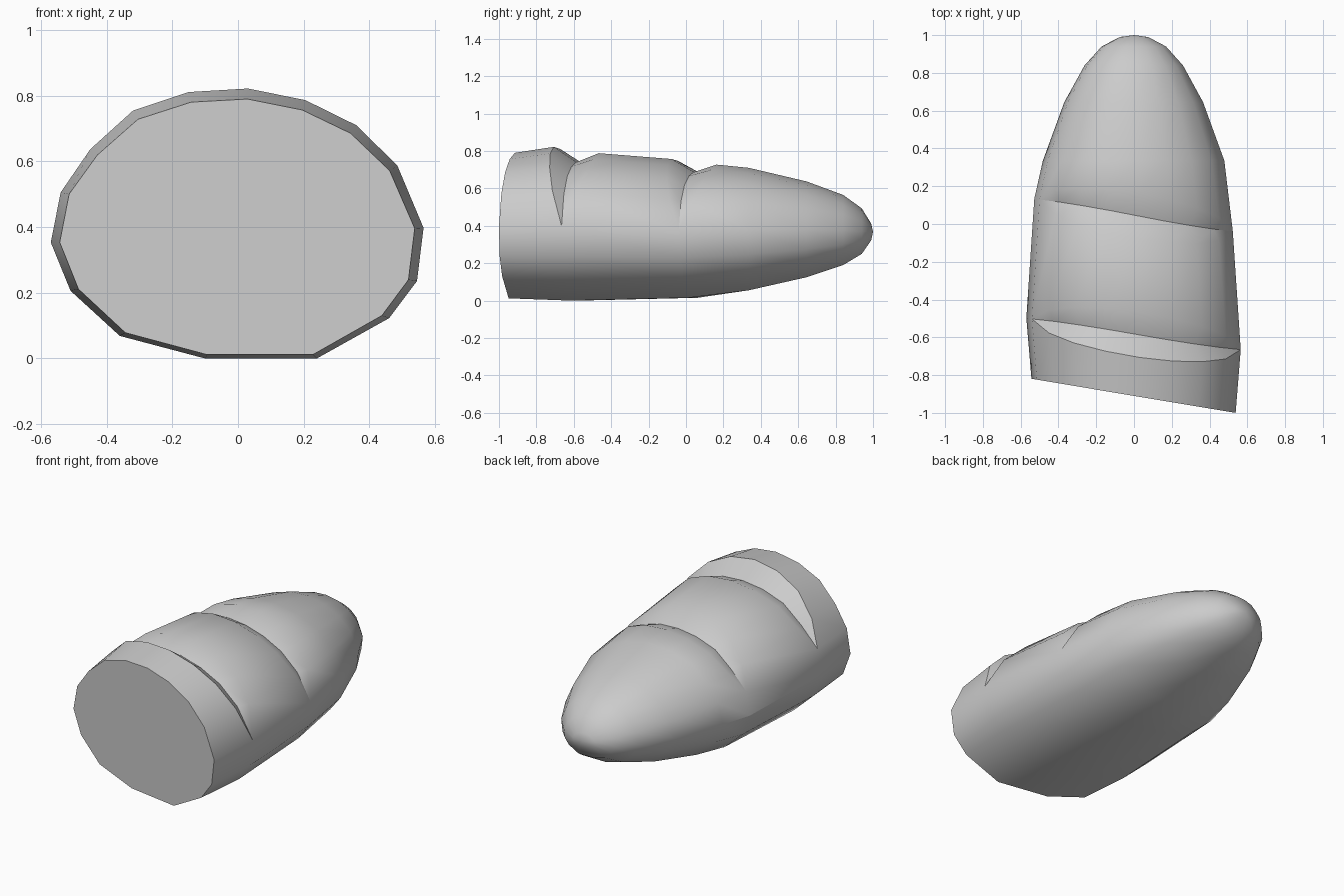
import bpy, bmesh, math

if "Cube" in bpy.data.objects:
    bpy.data.objects.remove(bpy.data.objects["Cube"])

# Cross-section of the loaf (x, z), starting low on the left and going over the top
SECTION = [(-0.57, 0.36), (-0.54, 0.515), (-0.45, 0.64), (-0.32, 0.755), (-0.15, 0.81),
           (0.03, 0.82), (0.205, 0.785), (0.36, 0.71), (0.485, 0.59), (0.565, 0.405),
           (0.545, 0.24), (0.46, 0.125), (0.24, 0.0), (-0.10, 0.0), (-0.36, 0.07), (-0.51, 0.21)]
FIRST, LAST = 1, 9          # section points where each score begins and ends


def ring(y, slant, half, bottom, top):
    """Section fitted to a half width and height, set at y and skewed across x."""
    pts = []
    for x, z in SECTION:
        px = x * half / 0.567
        pts.append([px, y + slant * px, bottom + z / 0.82 * (top - bottom)])
    return pts


def score(base, width, depth, drop):
    """Front lip, valley and rear lip of a cut that closes up at both ends."""
    rings = [[p[:] for p in base] for _ in range(3)]
    for i in range(FIRST + 1, LAST):
        s = math.sin(math.pi * (i - FIRST) / (LAST - FIRST)) ** 0.7
        front, valley, rear = (r[i] for r in rings)
        front[1] -= width * s
        front[2] += drop * s
        rear[1] += width * s
        rear[2] -= drop * s
        dx, dz = -valley[0], 0.40 - valley[2]
        length = math.hypot(dx, dz)
        valley[0] += dx / length * depth * s
        valley[2] += dz / length * depth * s
    return rings


# Slanted cut end, two scores, then the rounded nose
rings = [ring(-0.91, -0.167, 0.54, 0.012, 0.79)]
rings += score(ring(-0.582, -0.147, 0.567, 0.0, 0.805), 0.12, 0.065, 0.017)
rings += score(ring(0.047, -0.165, 0.525, 0.015, 0.742), 0.12, 0.055, 0.015)
rings += [ring(0.335, 0, 0.48, 0.055, 0.71),
          ring(0.645, 0, 0.367, 0.125, 0.637),
          ring(0.84, 0, 0.26, 0.19, 0.565),
          ring(0.94, 0, 0.17, 0.25, 0.493),
          ring(0.99, 0, 0.075, 0.322, 0.412)]

# Skin the rings
bm = bmesh.new()
loops = [[bm.verts.new(p) for p in r] for r in rings]
n = len(SECTION)
for a, b in zip(loops, loops[1:]):
    for i in range(n):
        j = (i + 1) % n
        bm.faces.new((a[i], a[j], b[j], b[i]))
bm.faces.new(loops[0])
tip = bm.verts.new((0, 1.0, 0.368))
for i in range(n):
    bm.faces.new((loops[-1][i], loops[-1][(i + 1) % n], tip))
bmesh.ops.remove_doubles(bm, verts=bm.verts, dist=0.0005)
bmesh.ops.recalc_face_normals(bm, faces=bm.faces)

mesh = bpy.data.meshes.new("bread_half")
bm.to_mesh(mesh)
bm.free()
bread = bpy.data.objects.new("bread_half", mesh)
bpy.context.collection.objects.link(bread)
bpy.context.view_layer.objects.active = bread
bread.select_set(True)
bpy.ops.object.shade_smooth_by_angle(angle=math.radians(33))
